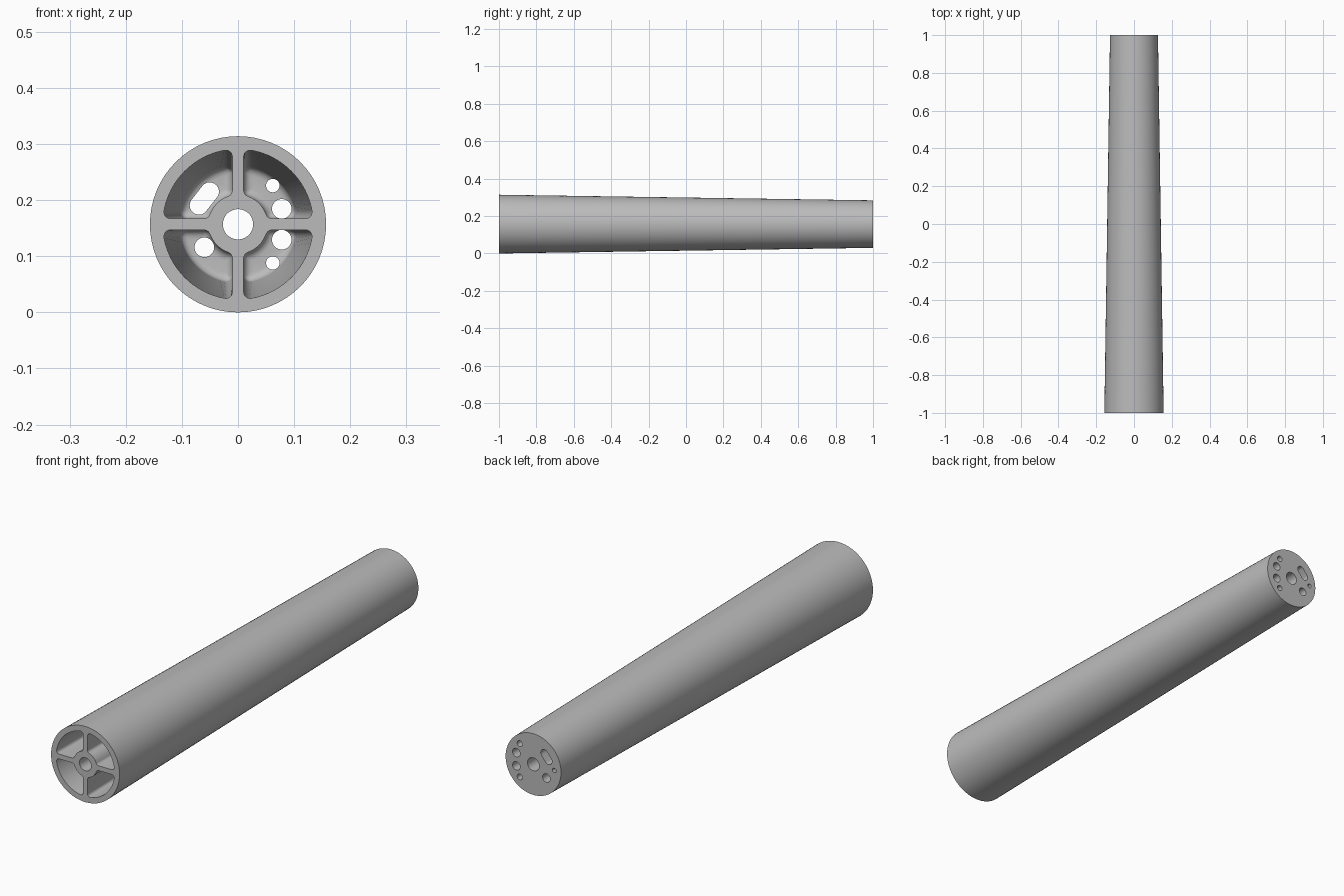
import bpy, bmesh
from math import sin, cos, pi, atan2, sqrt, radians
from mathutils import Vector, Matrix

if "Cube" in bpy.data.objects:
    bpy.data.objects.remove(bpy.data.objects["Cube"], do_unlink=True)

FRONT_R, BACK_R = 0.157, 0.127
CENTRE_Z = FRONT_R
FLOOR_Y = 0.93

grey = bpy.data.materials.new("plain grey")
grey.use_nodes = True
grey.diffuse_color = (0.5, 0.5, 0.5, 1)
grey.node_tree.nodes["Principled BSDF"].inputs["Base Color"].default_value = (0.5, 0.5, 0.5, 1)


def loft(name, rings):
    """Closed solid through rings of (x, y, z) points, z measured from the axis."""
    bm = bmesh.new()
    loops = [[bm.verts.new((x, y, z + CENTRE_Z)) for x, y, z in ring] for ring in rings]
    n = len(loops[0])
    for a, b in zip(loops, loops[1:]):
        for i in range(n):
            j = (i + 1) % n
            bm.faces.new((a[i], a[j], b[j], b[i]))
    bm.faces.new(loops[0])
    bm.faces.new(loops[-1])
    bmesh.ops.recalc_face_normals(bm, faces=bm.faces)
    mesh = bpy.data.meshes.new(name)
    bm.to_mesh(mesh)
    bm.free()
    mesh.materials.append(grey)
    obj = bpy.data.objects.new(name, mesh)
    bpy.context.collection.objects.link(obj)
    return obj


def circle(radius, y, n=64):
    return [(radius * cos(2 * pi * i / n), y, radius * sin(2 * pi * i / n)) for i in range(n)]


def arc(cx, cz, r, a0, a1, n):
    return [(cx + r * cos(a0 + (a1 - a0) * i / n), cz + r * sin(a0 + (a1 - a0) * i / n))
            for i in range(n + 1)]


def pocket_section(outer, hub, rib, fillet):
    """Rounded quadrant between the rim, the hub and two ribs."""
    c = rib + fillet
    z_in = sqrt((hub + fillet) ** 2 - c ** 2)
    z_out = sqrt((outer - fillet) ** 2 - c ** 2)
    a_in, a_out = atan2(z_in, c), atan2(z_out, c)
    half = arc(0, 0, hub, pi / 4, a_in, 5)[:-1]
    half += arc(c, z_in, fillet, a_in + pi, pi, 5)
    half += arc(c, z_out, fillet, pi, a_out, 6)
    half += arc(0, 0, outer, a_out, pi / 4, 8)[1:]
    return half + [(z, x) for x, z in half[-2:0:-1]]


def pocket(turn):
    """Tapered pocket with a rounded floor."""
    def ring(y, inset):
        outer = 0.134 - (FRONT_R - BACK_R) * (y + 1) / 2
        pts = pocket_section(outer - inset, 0.053 + inset, 0.01 + inset, max(0.012 - inset, 0.005))
        ca, sa = cos(turn), sin(turn)
        return [(x * ca - z * sa, y, x * sa + z * ca) for x, z in pts]
    r = 0.015
    rings = [ring(-1.05, 0)]
    for i in range(6):
        a = i / 5 * pi / 2
        rings.append(ring(FLOOR_Y - r + r * sin(a), r * (1 - cos(a))))
    return loft("pocket_cutter", rings)


def hole(x, z, r, y0=0.9, stretch=0.0, tilt=0.0):
    """Round hole, or a slot when stretched along the tilt direction."""
    n = 32
    pts = []
    for i in range(n):
        a = 2 * pi * (i + 0.5) / n
        u, v = r * cos(a), r * sin(a)
        u += stretch if u > 0 else -stretch
        pts.append((x + u * cos(tilt) - v * sin(tilt), z + u * sin(tilt) + v * cos(tilt)))
    return loft("hole_cutter", [[(px, y, pz) for px, pz in pts] for y in (y0, 1.05)])


# Tapered body
body = loft("tapered_tube", [circle(FRONT_R, -1), circle(BACK_R, 1)])

# Pockets, centre bore and end-wall holes
cutters = [pocket(k * pi / 2) for k in range(4)]
cutters.append(hole(0, 0, 0.027, y0=-1.05))
for side in (-1, 1):
    cutters.append(hole(0.062, side * 0.069, 0.012))
    cutters.append(hole(0.078, side * 0.0275, 0.0175))
cutters.append(hole(-0.06, -0.041, 0.0175))
cutters.append(hole(-0.06, 0.046, 0.0165, stretch=0.0155, tilt=radians(52)))
cutters.append(hole(-0.096, 0, 0.009))  # blind hole in the end of a rib

bpy.context.view_layer.objects.active = body
for cutter in cutters:
    mod = body.modifiers.new("cut", "BOOLEAN")
    mod.operation = "DIFFERENCE"
    mod.solver = "EXACT"
    mod.object = cutter
    bpy.ops.object.modifier_apply(modifier=mod.name)
    bpy.data.objects.remove(cutter, do_unlink=True)

bpy.ops.object.select_all(action="DESELECT")
body.select_set(True)
bpy.ops.object.shade_smooth_by_angle(angle=radians(35))
